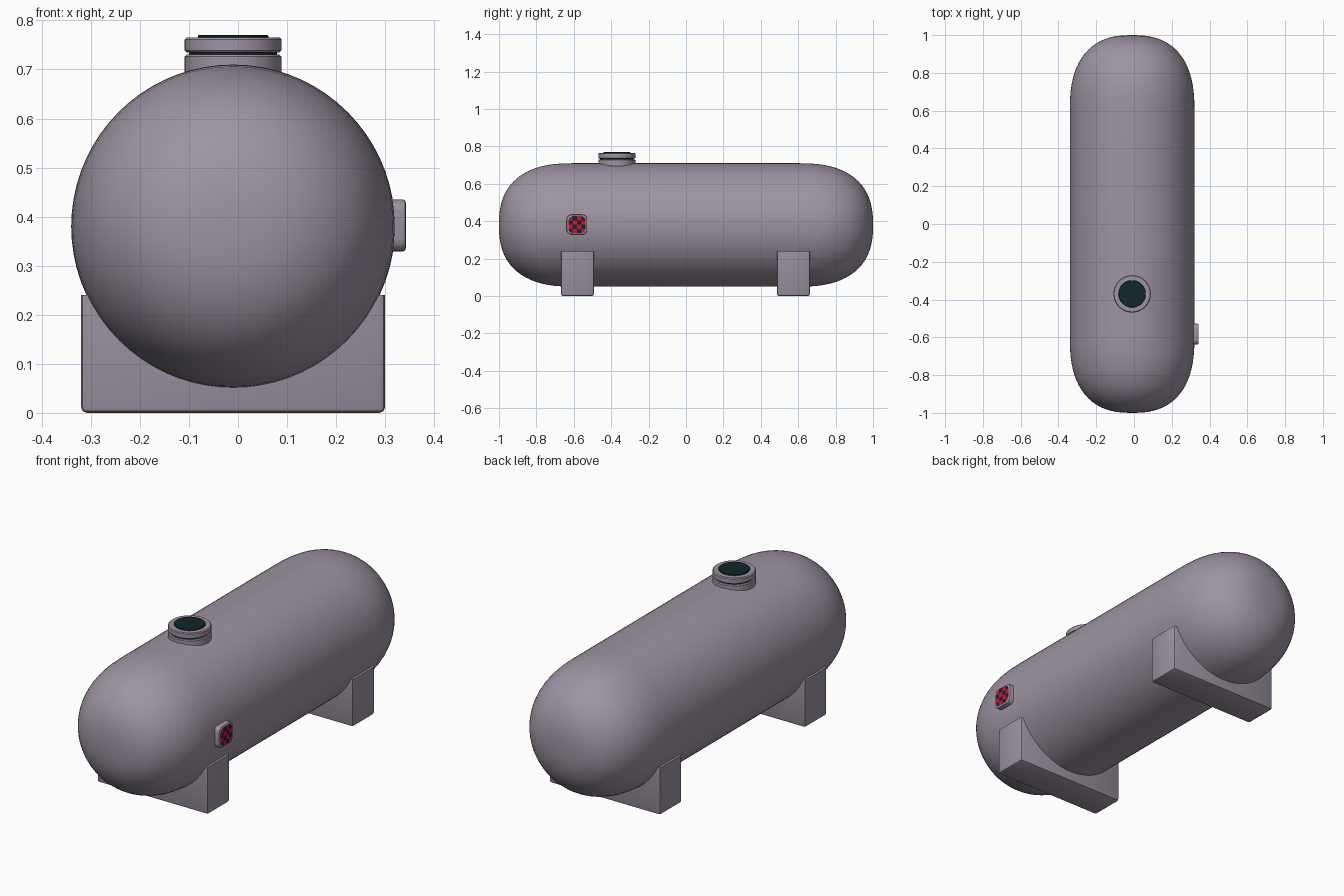
import bpy, bmesh, math

if "Cube" in bpy.data.objects:
    bpy.data.objects.remove(bpy.data.objects["Cube"])

def material(name, rgb):
    m = bpy.data.materials.new(name)
    m.diffuse_color = (*rgb, 1)
    m.use_nodes = True
    m.node_tree.nodes["Principled BSDF"].inputs["Base Color"].default_value = m.diffuse_color
    return m

GREY = material("mauve_grey", (0.34, 0.295, 0.365))
DARK = material("dark_teal", (0.006, 0.02, 0.022))
RED = material("crimson", (0.64, 0.005, 0.05))
CX = -0.01

def finish(bm, name, mats, angle=35):
    bmesh.ops.recalc_face_normals(bm, faces=bm.faces)
    me = bpy.data.meshes.new(name)
    bm.to_mesh(me)
    bm.free()
    ob = bpy.data.objects.new(name, me)
    bpy.context.collection.objects.link(ob)
    for m in mats:
        me.materials.append(m)
    bpy.ops.object.select_all(action='DESELECT')
    ob.select_set(True)
    bpy.context.view_layer.objects.active = ob
    if angle:
        bpy.ops.object.shade_smooth_by_angle(angle=math.radians(angle))
    return ob

def lathe(name, profile, place, mat, n=64):
    """Revolve (radius, along-axis) points; place maps local x,y,axis to world."""
    bm = bmesh.new()
    rings = []
    for r, h in profile:
        k = 1 if r < 1e-6 else n
        rings.append([bm.verts.new(place(r * math.cos(2 * math.pi * i / n),
                                         r * math.sin(2 * math.pi * i / n), h)) for i in range(k)])
    for a, b in zip(rings, rings[1:]):
        for i in range(n):
            j = (i + 1) % n
            vs = [a[i % len(a)], a[j % len(a)], b[j % len(b)], b[i % len(b)]]
            bm.faces.new(list(dict.fromkeys(vs)))
    return finish(bm, name, [mat])

# Tank body with superelliptic domed ends
steps, dome, R = 18, 0.4, 0.33
end = []
for i in range(steps + 1):
    a = math.pi / 2 * i / steps
    r = R * math.sin(a) ** 0.8 if i else 0
    d = dome * max(math.cos(a), 0) ** 0.8 if i < steps else 0
    end.append((r, -(1 - dome) - d))
profile = end + [(r, -y) for r, y in reversed(end)]
lathe("tank_body", profile, lambda u, v, h: (CX + u, h, 0.38 + v), GREY, 72)

# Filler hatch on top: two flanges, dark gasket and dark cap
def upright(u, v, h):
    return (CX + u, -0.37 + v, h)

def disc(name, r, z0, z1, mat, b=0.004):
    lathe(name, [(0, z0), (r - b, z0), (r, z0 + b), (r, z1 - b), (r - b, z1), (0, z1)], upright, mat, 48)

disc("hatch_lower_flange", 0.099, 0.66, 0.730, GREY)
disc("hatch_gasket", 0.090, 0.725, 0.738, DARK, 0.001)
disc("hatch_upper_flange", 0.099, 0.735, 0.765, GREY)
disc("hatch_cap", 0.072, 0.760, 0.770, DARK, 0.002)

# Support saddles
for name, y in (("front_saddle", -0.58), ("rear_saddle", 0.575)):
    bm = bmesh.new()
    bmesh.ops.create_cube(bm, size=1)
    for v in bm.verts:
        v.co = (CX + v.co.x * 0.62, y + v.co.y * 0.177, 0.12 + v.co.z * 0.24)
    edges = [e for e in bm.edges if min(v.co.z for v in e.verts) < 0.1]
    bmesh.ops.bevel(bm, geom=edges, offset=0.012, segments=2, profile=0.5, affect='EDGES')
    finish(bm, name, [GREY])

# Rounded sign housing on the right side
SY, SZ = -0.583, 0.382
bm = bmesh.new()
bmesh.ops.create_cube(bm, size=1)
for v in bm.verts:
    v.co = (0.317 + v.co.x * 0.05, SY + v.co.y * 0.11, SZ + v.co.z * 0.106)
edges = [e for e in bm.edges if abs(e.verts[0].co.x - e.verts[1].co.x) > 0.01]
bmesh.ops.bevel(bm, geom=edges, offset=0.025, segments=5, profile=0.5, affect='EDGES')
rim = [e for e in bm.edges if all(v.co.x > 0.34 for v in e.verts)]
bmesh.ops.bevel(bm, geom=rim, offset=0.006, segments=2, profile=0.5, affect='EDGES')
finish(bm, "sign_housing", [GREY])

# Chequered red and dark plate, corners clipped
bm = bmesh.new()
N, S = 4, 0.092
grid = [[bm.verts.new((0.3432, SY + S * (i / N - 0.5), SZ + S * (j / N - 0.5)))
         for j in range(N + 1)] for i in range(N + 1)]
for i in (0, N):
    for j in (0, N):
        v = grid[i][j]
        v.co.y += 0.007 * (1 if i == 0 else -1)
        v.co.z += 0.007 * (1 if j == 0 else -1)
for i in range(N):
    for j in range(N):
        f = bm.faces.new((grid[i][j], grid[i + 1][j], grid[i + 1][j + 1], grid[i][j + 1]))
        f.material_index = (i + j) % 2
finish(bm, "sign_plate", [DARK, RED], 0)
